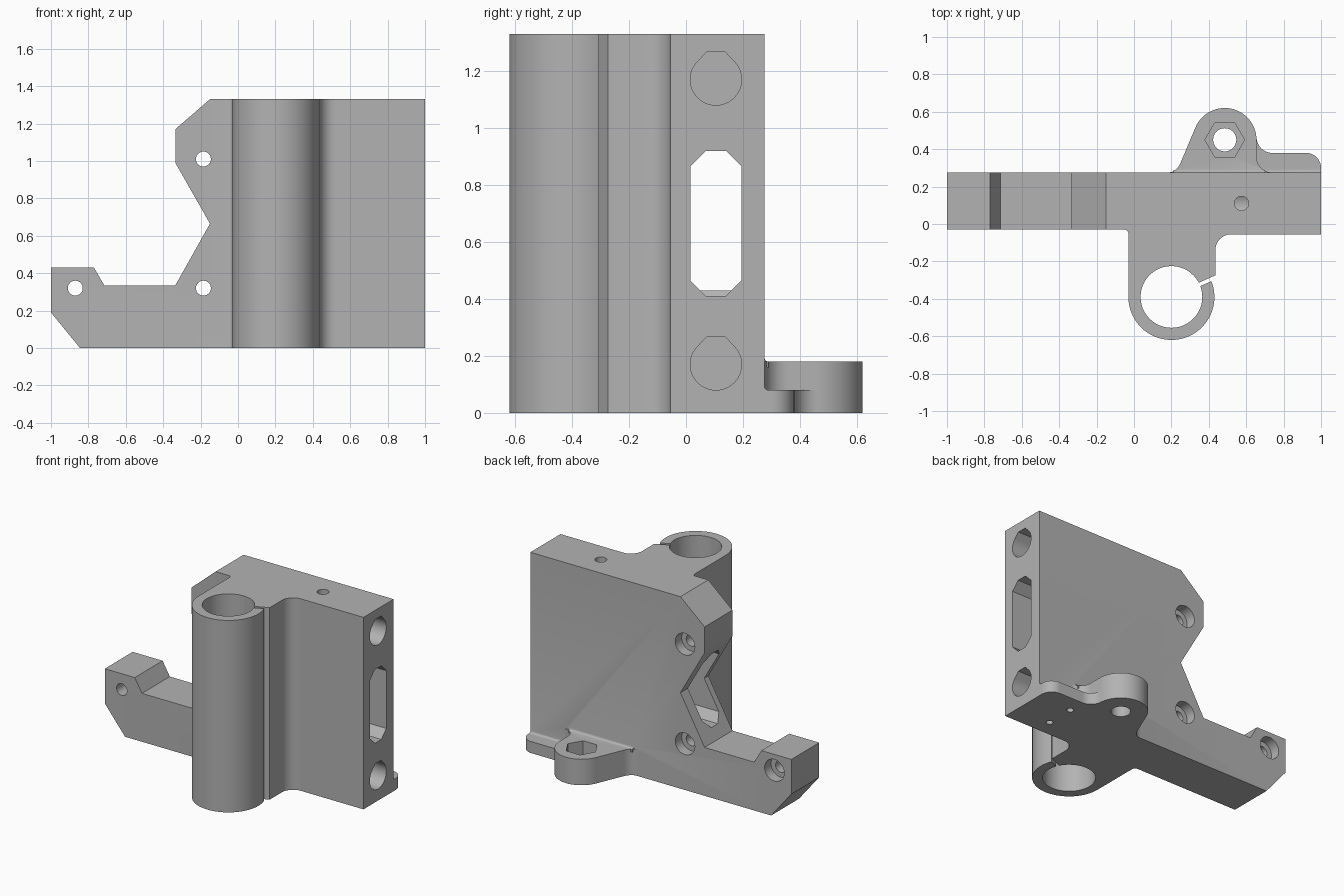
import bpy, bmesh
from math import sin, cos, radians

cube = bpy.data.objects.get("Cube")
if cube:
    bpy.data.objects.remove(cube, do_unlink=True)

HEIGHT = 1.33
BACK = 0.275
ROD_Y = 0.105

grey = bpy.data.materials.new("plain grey")
grey.use_nodes = True
grey.diffuse_color = (0.45, 0.45, 0.45, 1)
grey.node_tree.nodes["Principled BSDF"].inputs["Base Color"].default_value = (0.45, 0.45, 0.45, 1)


def arc(cx, cy, r, start, end, steps=12):
    angles = [radians(start + (end - start) * i / steps) for i in range(steps + 1)]
    return [(cx + r * cos(a), cy + r * sin(a)) for a in angles]


def circle(cx, cy, r, steps=32):
    return arc(cx, cy, r, 0, 360, steps)[:-1]


def prism(name, outline, axis, low, high):
    """Extrude an outline along an axis between two positions."""
    place = {"x": lambda u, v, w: (w, u, v),
             "y": lambda u, v, w: (u, w, v),
             "z": lambda u, v, w: (u, v, w)}[axis]
    bm = bmesh.new()
    ends = [[bm.verts.new(place(u, v, w)) for u, v in outline] for w in (low, high)]
    bm.faces.new(ends[0])
    bm.faces.new(ends[1])
    n = len(outline)
    for i in range(n):
        j = (i + 1) % n
        bm.faces.new((ends[0][i], ends[0][j], ends[1][j], ends[1][i]))
    bmesh.ops.recalc_face_normals(bm, faces=bm.faces)
    mesh = bpy.data.meshes.new(name)
    bm.to_mesh(mesh)
    bm.free()
    mesh.materials.append(grey)
    obj = bpy.data.objects.new(name, mesh)
    bpy.context.collection.objects.link(obj)
    return obj


def combine(target, tool, operation):
    mod = target.modifiers.new("combine", "BOOLEAN")
    mod.object = tool
    mod.operation = operation
    mod.solver = "EXACT"
    bpy.context.view_layer.objects.active = target
    bpy.ops.object.modifier_apply(modifier=mod.name)
    bpy.data.objects.remove(tool, do_unlink=True)


# Main plate with the notched arm
bracket = prism("rod_bracket", [
    (-0.845, 0), (1, 0), (1, HEIGHT), (-0.15, HEIGHT), (-0.335, 1.17),
    (-0.335, 0.99), (-0.15, 0.665), (-0.335, 0.335), (-0.715, 0.335),
    (-0.77, 0.43), (-1, 0.43), (-1, 0.19)], "y", -0.03, BACK)

# Bearing sleeve, its neck and the thicker right half
sleeve = (arc(-0.05, -0.05, 0.02, 90, 0, 5) + arc(0.2, -0.39, 0.23, 180, 385, 48)
          + [(0.435, -0.28)] + arc(0.52, -0.14, 0.085, 180, 90)
          + [(1, -0.055), (1, 0.2), (-0.05, 0.2)])
combine(bracket, prism("bearing_sleeve", sleeve, "z", 0, HEIGHT), "UNION")

# Rear nut boss and low tab
boss = ([(0.18, BACK)] + arc(0.165, 0.36, 0.09, -65, -25, 6)
        + arc(0.485, 0.45, 0.17, 157, 0, 28)
        + arc(0.74, 0.36, 0.085, 180, 270) + [(0.74, 0.2), (0.18, 0.2)])
tab = ([(0.5, 0.465)] + arc(0.74, 0.465, 0.085, 180, 270)
       + arc(0.92, 0.3, 0.08, 90, 0) + [(1, 0.2), (0.5, 0.2)])
combine(bracket, prism("nut_boss", boss, "z", 0, 0.18), "UNION")
combine(bracket, prism("low_tab", tab, "z", 0, 0.08), "UNION")

# Small fillets where the boss and tab meet the plate
for top, low, high in ((0.18, 0.21, 0.7), (0.08, 0.66, 1)):
    corner = arc(BACK + 0.015, top + 0.015, 0.015, 180, 270, 4)
    corner += [(BACK + 0.015, top - 0.02), (BACK - 0.02, top - 0.02), (BACK - 0.02, top + 0.015)]
    combine(bracket, prism("fillet", corner, "x", low, high), "UNION")

# Bearing bore and clamp slit
cutters = [prism("bore", circle(0.2, -0.39, 0.165, 48), "z", -0.1, 1.5)]
slit = []
for along, across in ((0.1, -0.01), (0.32, -0.01), (0.32, 0.01), (0.1, 0.01)):
    c, s = cos(radians(24)), sin(radians(24))
    slit.append((0.2 + along * c - across * s, -0.39 + along * s + across * c))
cutters.append(prism("slit", slit, "z", -0.1, 1.5))

# Blind teardrop rod sockets
for z in (0.17, 1.17):
    drop = arc(ROD_Y, z, 0.09, 135, 405, 36) + [(ROD_Y + 0.033, z + 0.096), (ROD_Y - 0.033, z + 0.096)]
    cutters.append(prism("rod_socket", drop, "x", -0.05, 1.1))

# Long belt slot with chamfered corners
half, cham, z0, z1 = 0.09, 0.055, 0.41, 0.92
right, left = ROD_Y + half, ROD_Y - half
cutters.append(prism("belt_slot", [
    (left + cham, z0), (right - cham, z0), (right, z0 + cham), (right, z1 - cham),
    (right - cham, z1), (left + cham, z1), (left, z1 - cham), (left, z0 + cham)], "x", -0.6, 1.1))

# Screw holes with counterbores on the back
for x, z in ((-0.185, 0.32), (-0.185, 1.01), (-0.87, 0.32)):
    cutters.append(prism("screw_hole", circle(x, z, 0.04), "y", -0.1, 0.4))
    cutters.append(prism("counterbore", circle(x, z, 0.075), "y", BACK - 0.07, 0.4))

# Nut pocket and its through hole
cutters.append(prism("nut_hole", circle(0.485, 0.45, 0.062), "z", -0.1, 0.3))
cutters.append(prism("nut_pocket", circle(0.485, 0.45, 0.106, 6), "z", 0.08, 0.3))

# Small pin holes on the top and underneath
cutters.append(prism("top_pin", circle(0.575, 0.11, 0.038, 24), "z", 1.15, 1.5))
for y in (0.06, 0.26):
    cutters.append(prism("under_pin", circle(0.737, y, 0.022, 16), "z", -0.1, 0.06))

for cutter in cutters:
    combine(bracket, cutter, "DIFFERENCE")

# Smooth the round surfaces, keep edges crisp
bpy.ops.object.select_all(action="DESELECT")
bracket.select_set(True)
bpy.context.view_layer.objects.active = bracket
bpy.ops.object.shade_smooth_by_angle(angle=radians(30))
